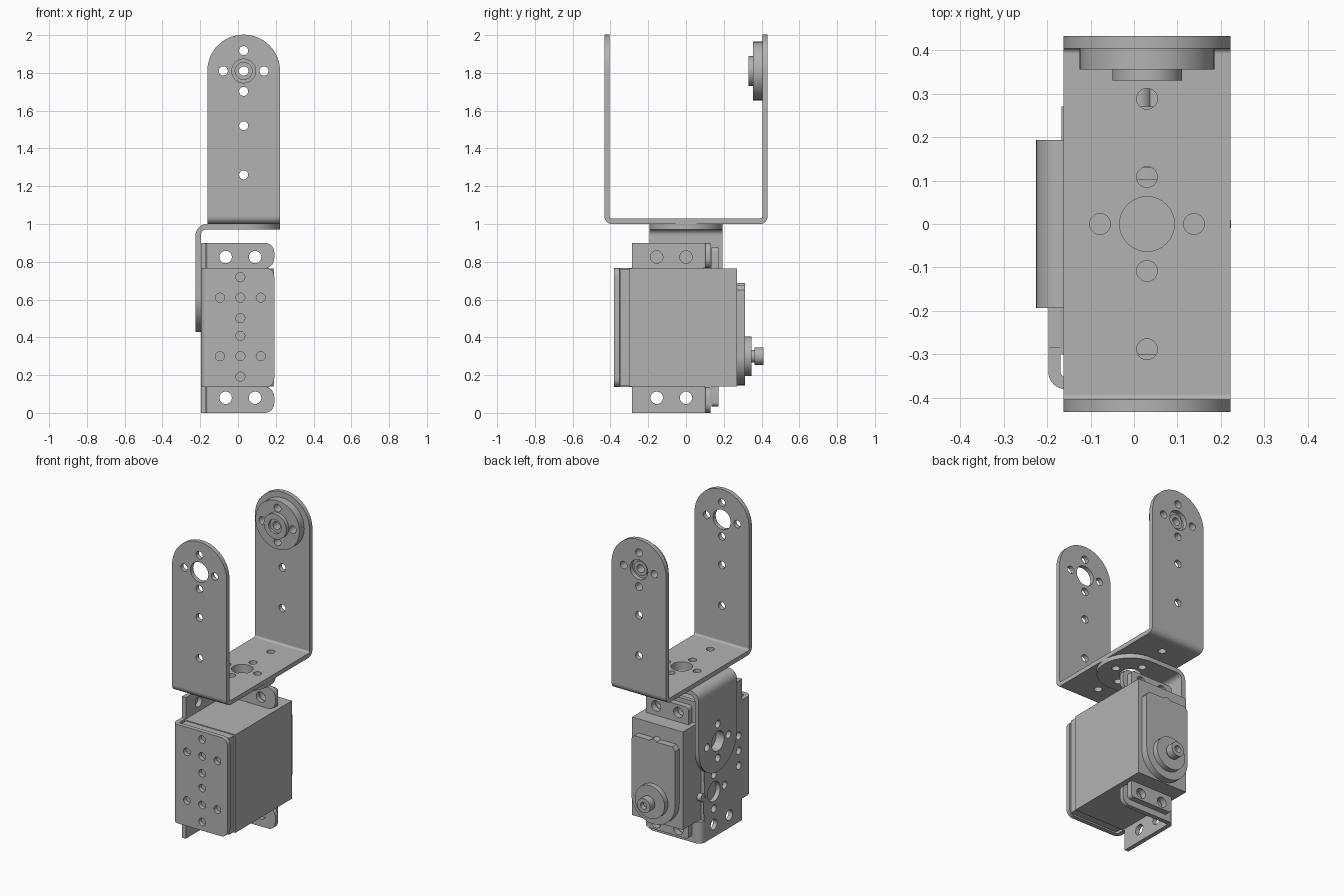
import bpy, bmesh
from math import pi, cos, sin
from mathutils import Matrix

if "Cube" in bpy.data.objects:
    bpy.data.objects.remove(bpy.data.objects["Cube"])

GREY = (0.45, 0.45, 0.45, 1)
metal = bpy.data.materials.new("plain_grey")
metal.use_nodes = True
metal.diffuse_color = GREY
metal.node_tree.nodes["Principled BSDF"].inputs["Base Color"].default_value = GREY

# Columns: sketch u, sketch v, extrusion normal
FRAMES = {"x": ((0, 1, 0), (0, 0, 1), (1, 0, 0)),
          "y": ((1, 0, 0), (0, 0, 1), (0, -1, 0)),
          "z": ((1, 0, 0), (0, 1, 0), (0, 0, 1))}


def arc(cu, cv, r, a0, a1, n=16):
    return [(cu + r * cos(a0 + (a1 - a0) * i / n),
             cv + r * sin(a0 + (a1 - a0) * i / n)) for i in range(n + 1)]


def circle(cu, cv, r, n=32):
    return arc(cu, cv, r, 0, 2 * pi, n)[:-1]


def rounded(u0, u1, v0, v1, left=0, right=0):
    """Rectangle with separate radii for its left and right corners."""
    pts = []
    for u, v, r, a in ((u0, v0, left, pi), (u1, v0, right, 1.5 * pi),
                       (u1, v1, right, 0), (u0, v1, left, pi / 2)):
        cu = u + r if u == u0 else u - r
        cv = v + r if v == v0 else v - r
        pts += arc(cu, cv, r, a, a + pi / 2, 6) if r else [(u, v)]
    return pts


def cross(cu, cv, big=0.063, gap=0.108, small=0.024):
    """Large centre hole with four small holes around it."""
    holes = [circle(cu, cv, big)] if big else []
    for du, dv in ((gap, 0), (-gap, 0), (0, gap), (0, -gap)):
        holes.append(circle(cu + du, cv + dv, small, 20))
    return holes


def prism(axis, lo, hi, outline, holes=()):
    """Extruded sketch with holes, returned as a mesh."""
    curve = bpy.data.curves.new("sketch", "CURVE")
    curve.dimensions = "2D"
    curve.fill_mode = "BOTH"
    curve.extrude = (hi - lo) / 2
    for loop in (outline, *holes):
        spline = curve.splines.new("POLY")
        spline.points.add(len(loop) - 1)
        for p, (u, v) in zip(spline.points, loop):
            p.co = (u, v, 0, 1)
        spline.use_cyclic_u = True
    temp = bpy.data.objects.new("sketch", curve)
    mesh = bpy.data.meshes.new_from_object(temp)
    bpy.data.objects.remove(temp)
    bpy.data.curves.remove(curve)
    m = Matrix(FRAMES[axis]).transposed().to_4x4()
    m.translation["xyz".index(axis)] = (lo + hi) / 2
    mesh.transform(m)
    return mesh


def bend(axis, lo, hi, cu, cv, a0, ro=0.04, t=0.028):
    """Quarter-round fold joining two sheet plates."""
    a1 = a0 + pi / 2
    return prism(axis, lo, hi,
                 arc(cu, cv, ro, a0, a1, 8) + arc(cu, cv, ro - t, a1, a0, 8))


def build(name, *prisms):
    bm = bmesh.new()
    for mesh in prisms:
        piece = bmesh.new()
        piece.from_mesh(mesh)
        bmesh.ops.remove_doubles(piece, verts=piece.verts, dist=0.0001)
        bmesh.ops.recalc_face_normals(piece, faces=piece.faces)
        piece.to_mesh(mesh)
        piece.free()
        bm.from_mesh(mesh)
        bpy.data.meshes.remove(mesh)
    final = bpy.data.meshes.new(name)
    bm.to_mesh(final)
    bm.free()
    final.materials.clear()
    final.materials.append(metal)
    ob = bpy.data.objects.new(name, final)
    bpy.context.collection.objects.link(ob)
    bpy.ops.object.select_all(action="DESELECT")
    ob.select_set(True)
    bpy.context.view_layer.objects.active = ob
    bpy.ops.object.shade_smooth_by_angle(angle=pi / 6)
    return ob


T = 0.028       # sheet thickness
CX = 0.03       # upper bracket centre line
W = 0.1925      # half width of the upper bracket
PIVOT = 1.81    # arm pivot height

# Upper U bracket: base, two round-topped arms, two folds
L, R, Y = CX - W, CX + W, 0.432
arm = [(L, 1.04), (R, 1.04)] + arc(CX, PIVOT, W, 0, pi, 32)
arm_holes = cross(CX, PIVOT) + [circle(CX, z, 0.024, 20) for z in (1.52, 1.26)]
base_holes = cross(CX, 0) + [circle(CX, y, 0.024, 20) for y in (-0.288, 0.288)]
build("u_bracket",
      prism("z", 1.0, 1.0 + T, rounded(L, R, 0.04 - Y, Y - 0.04), base_holes),
      prism("y", -Y, T - Y, arm, arm_holes),
      prism("y", Y - T, Y, arm, arm_holes),
      bend("x", L, R, 0.04 - Y, 1.04, pi),
      bend("x", L, R, Y - 0.04, 1.04, 1.5 * pi))

# Round horn on the inside of the rear arm
build("pivot_horn",
      prism("y", 0.355, Y - T, circle(CX, PIVOT, 0.155, 48),
            cross(CX, PIVOT, 0.045)),
      prism("y", 0.33, 0.355, circle(CX, PIVOT, 0.08), [circle(CX, PIVOT, 0.045)]),
      prism("y", 0.345, 0.415, circle(CX, PIVOT, 0.046), [circle(CX, PIVOT, 0.025)]))

# L bracket between the U bracket and the side of the servo holder
N = 0.193
SX = -0.225
build("l_bracket",
      prism("x", SX, SX + T, arc(0, 0.62, N, pi, 2 * pi, 32) + [(N, 0.94), (-N, 0.94)],
            cross(0, 0.62)),
      prism("z", 1.0 - T, 1.0, arc(CX, 0, N, -pi / 2, pi / 2, 32)
            + [(SX + 0.06, N), (SX + 0.06, -N)], cross(CX, 0)),
      bend("y", -N, N, SX + 0.06, 0.94, pi / 2, 0.06))

# Servo holder: front plate, side plate and two mounting tabs
HX, C = -0.197, 0.0125
LOW, HIGH, TOP = 0.137, 0.767, 0.9
side = [(-0.34, LOW), (-0.285, LOW), (-0.285, 0), (0.09, 0),
        (0.09, TOP), (-0.285, TOP), (-0.285, HIGH), (-0.34, HIGH)]
side_holes = cross(0, 0.29) + cross(0, 0.62)
side_holes += [circle(y, z, 0.033, 20) for y in (-0.155, 0) for z in (0.08, 0.825)]
side_holes += [circle(-0.25, z, 0.024, 20) for z in (0.36, 0.455, 0.55)]
front_holes = cross(C, 0.3, 0.024) + cross(C, 0.61, 0.024)
parts = [prism("x", HX, HX + T, side, side_holes),
         prism("y", -0.38, T - 0.38, rounded(HX + 0.04, 0.192, LOW, HIGH, right=0.045),
               front_holes),
         bend("z", LOW, HIGH, HX + 0.04, -0.34, pi)]
for z0, z1, hole in ((0, LOW, 0.08), (HIGH, TOP, 0.825)):
    parts.append(prism("y", 0.13 - T, 0.13, rounded(HX + 0.04, 0.192, z0, z1, right=0.05),
                       [circle(C + d, hole, 0.033, 24) for d in (-0.078, 0.078)]))
    parts.append(bend("z", z0, z1, HX + 0.04, 0.09, pi / 2))
build("servo_holder", *parts)

# Servo: bottom cap, case, mounting ears
H = 0.179
build("servo_case",
      prism("y", -0.35, -0.3, rounded(C - H + 0.008, C + H - 0.008, 0.145, 0.76)),
      prism("y", -0.3, 0.27, rounded(C - H, C + H, 0.14, 0.765)))
build("servo_ears", *[
      prism("y", 0.135, 0.172, rounded(C - 0.15, C + 0.15, z0, z1, 0.02, 0.02),
            [circle(C + d, hole, 0.033, 24) for d in (-0.078, 0.078)])
      for z0, z1, hole in ((0.035, 0.16, 0.08), (0.745, 0.875, 0.825))])

# Gear cover with rounded lower end, boss and output shaft
SZ, G = 0.3, 0.154
build("gear_cover",
      prism("y", 0.27, 0.313, arc(C, SZ, G, pi, 2 * pi, 32)
            + [(C + G, 0.65), (C + G - 0.02, 0.675), (C + 0.06, 0.675)]
            + arc(C, 0.66, 0.028, pi / 6, pi - pi / 6, 8)
            + [(C - 0.06, 0.675), (C - G + 0.02, 0.675), (C - G, 0.65)]),
      prism("y", 0.313, 0.348, circle(C, SZ, 0.105)))
build("output_shaft",
      prism("y", 0.348, 0.362, circle(C, SZ, 0.034)),
      prism("y", 0.362, 0.41, circle(C, SZ, 0.046), [circle(C, SZ, 0.022, 20)]),
      prism("y", 0.362, 0.38, circle(C, SZ, 0.022, 20)))
